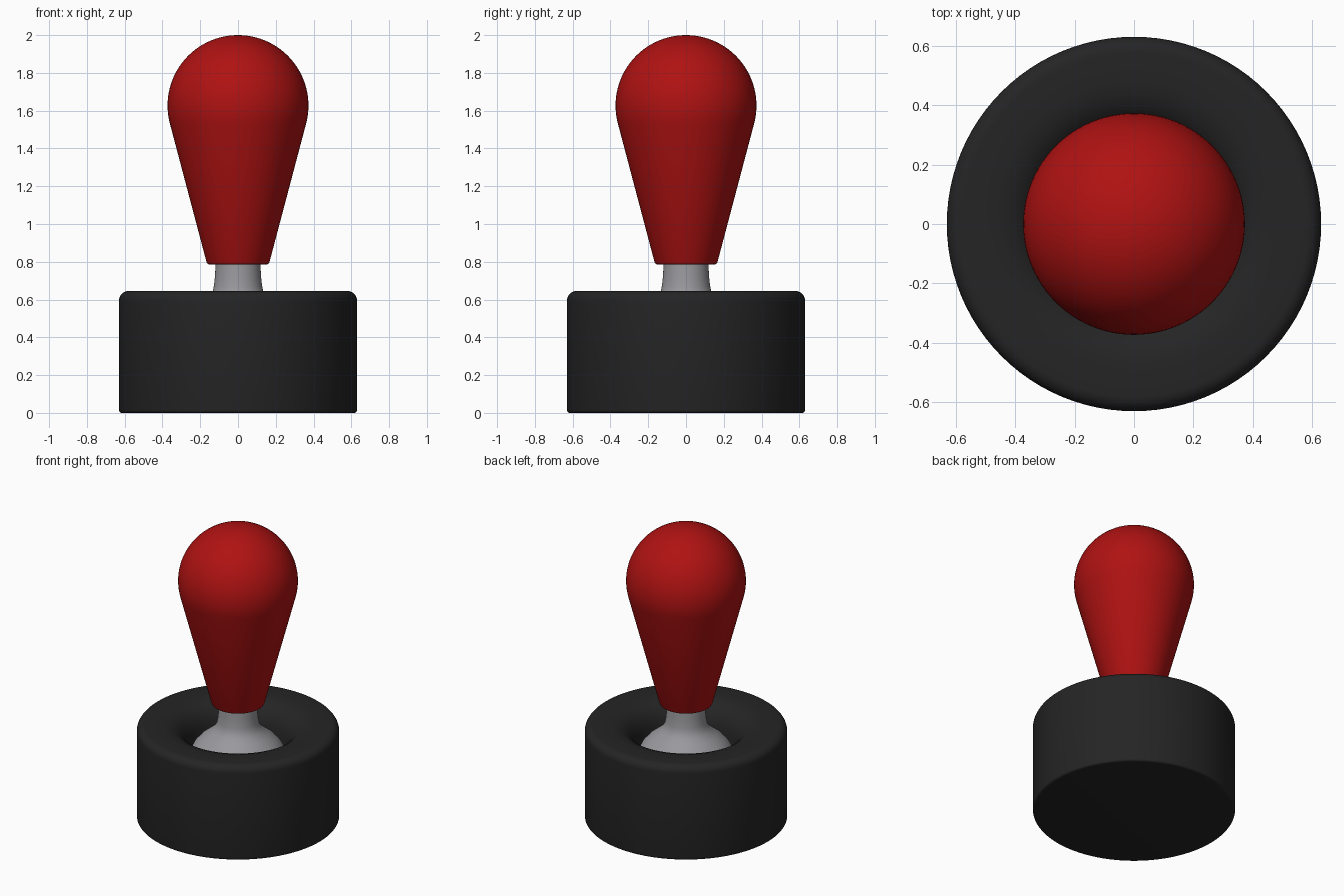
import bpy, bmesh, math

if "Cube" in bpy.data.objects:
    bpy.data.objects.remove(bpy.data.objects["Cube"])


def material(name, rgb):
    m = bpy.data.materials.new(name)
    m.diffuse_color = (*rgb, 1.0)
    m.use_nodes = True
    m.node_tree.nodes["Principled BSDF"].inputs["Base Color"].default_value = m.diffuse_color
    return m


def arc(cr, cz, rad, a0, a1, n):
    """Points (radius, height) on an arc, angles in degrees."""
    out = []
    for i in range(n + 1):
        a = math.radians(a0 + (a1 - a0) * i / n)
        out.append((max(0.0, cr + rad * math.cos(a)), cz + rad * math.sin(a)))
    return out


def lathe(name, profile, mat, segments=96):
    """Revolve a bottom-to-top outline around the z axis."""
    bm = bmesh.new()
    verts = [bm.verts.new((r, 0, z)) for r, z in profile]
    edges = [bm.edges.new(pair) for pair in zip(verts, verts[1:])]
    bmesh.ops.spin(bm, geom=verts + edges, cent=(0, 0, 0), axis=(0, 0, 1),
                   angle=math.tau, steps=segments, use_duplicate=False)
    bmesh.ops.remove_doubles(bm, verts=bm.verts, dist=1e-5)
    bmesh.ops.recalc_face_normals(bm, faces=bm.faces)
    mesh = bpy.data.meshes.new(name)
    bm.to_mesh(mesh)
    bm.free()
    mesh.materials.append(mat)
    ob = bpy.data.objects.new(name, mesh)
    bpy.context.collection.objects.link(ob)
    bpy.context.view_layer.objects.active = ob
    ob.select_set(True)
    bpy.ops.object.shade_smooth_by_angle(angle=math.radians(35))
    ob.select_set(False)
    return ob


red = material("red plastic", (0.43, 0.006, 0.006))
black = material("black plastic", (0.018, 0.018, 0.018))
grey = material("grey metal", (0.32, 0.32, 0.34))

# Round base with a softly dished socket in the top
lathe("base",
      [(0, 0), (0.615, 0)] + arc(0.615, 0.015, 0.015, -90, 0, 4)
      + arc(0.58, 0.595, 0.05, 0, 90, 8)
      + [(0.48, 0.645), (0.44, 0.64), (0.40, 0.626), (0.365, 0.602),
         (0.335, 0.565), (0.315, 0.52), (0.305, 0.46), (0.30, 0.42), (0, 0.42)],
      black)

# Metal shaft flaring out inside the socket
lathe("shaft",
      [(0, 0.42), (0.30, 0.42), (0.295, 0.46), (0.275, 0.50), (0.235, 0.545),
       (0.19, 0.58), (0.155, 0.61), (0.135, 0.64), (0.128, 0.67),
       (0.122, 0.72), (0.118, 0.80), (0, 0.80)],
      grey)

# Bat-shaped grip: tapered body running tangent into a ball top
lathe("grip",
      [(0, 0.785), (0.152, 0.785), (0.161, 0.789), (0.167, 0.80)]
      + arc(0, 1.627, 0.373, -15, 90, 28),
      red)
